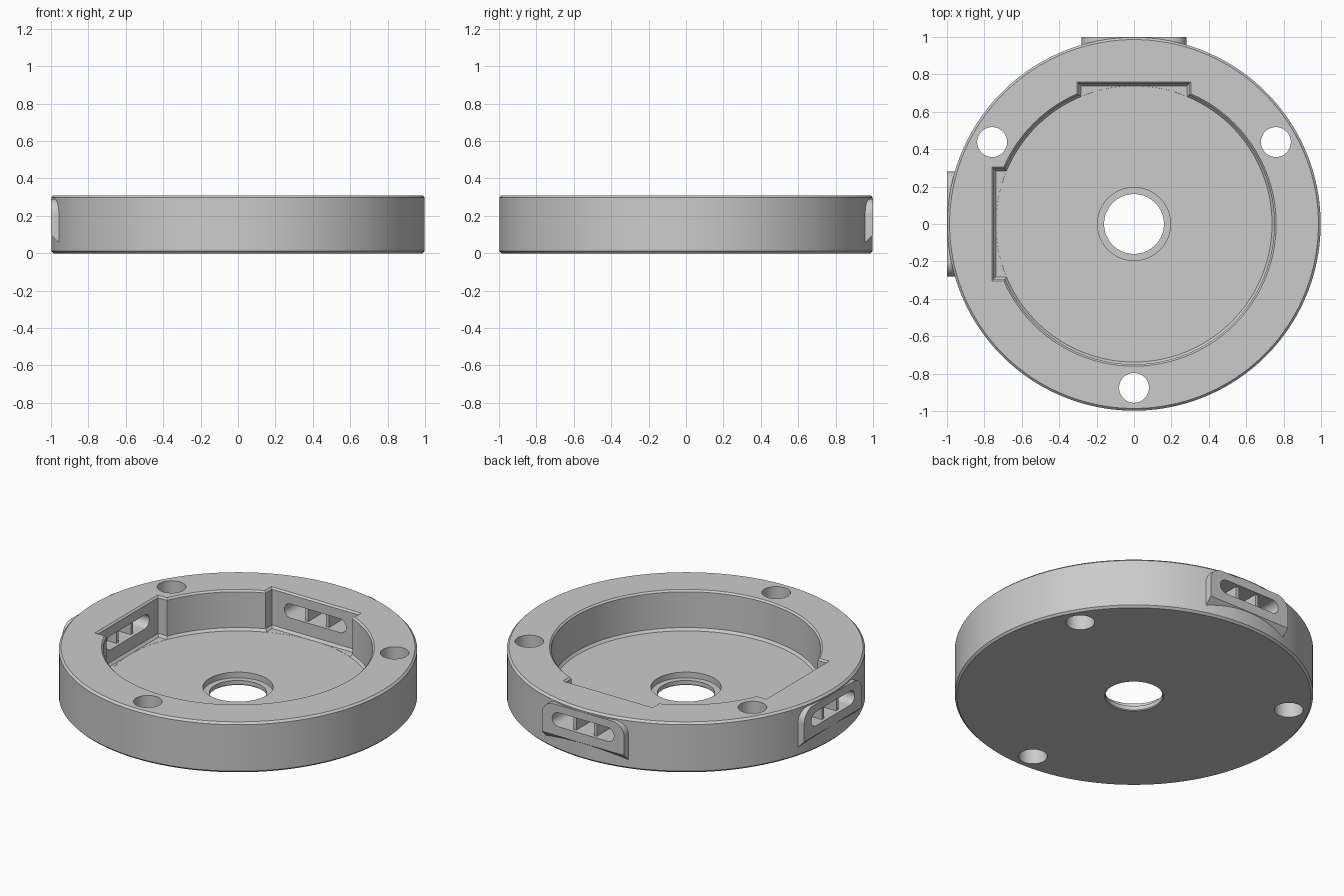
import bpy, bmesh
from math import sin, cos, pi, radians
from mathutils import Matrix, Vector

if "Cube" in bpy.data.objects:
    bpy.data.objects.remove(bpy.data.objects["Cube"])

grey = bpy.data.materials.new("plain grey")
grey.use_nodes = True
grey.diffuse_color = (0.6, 0.6, 0.6, 1)
grey.node_tree.nodes["Principled BSDF"].inputs["Base Color"].default_value = (0.6, 0.6, 0.6, 1)

TOP, FLOOR, SEGMENTS = 0.31, 0.065, 160


def loft(name, rings, closed=False, turn=0):
    """Skin a list of equal-length point rings, capping the ends unless closed."""
    bm = bmesh.new()
    loops = [[bm.verts.new(p) for p in ring] for ring in rings]
    pairs = list(zip(loops, loops[1:])) + ([(loops[-1], loops[0])] if closed else [])
    for a, b in pairs:
        for i in range(len(a)):
            j = (i + 1) % len(a)
            bm.faces.new((a[i], a[j], b[j], b[i]))
    if not closed:
        bm.faces.new(loops[0])
        bm.faces.new(loops[-1])
    bm.transform(Matrix.Rotation(turn, 4, "Z"))
    bmesh.ops.recalc_face_normals(bm, faces=bm.faces)
    mesh = bpy.data.meshes.new(name)
    bm.to_mesh(mesh)
    bm.free()
    mesh.materials.append(grey)
    obj = bpy.data.objects.new(name, mesh)
    bpy.context.collection.objects.link(obj)
    return obj


def combine(target, tool, operation):
    """Apply a boolean and discard the tool object."""
    bpy.context.view_layer.objects.active = target
    mod = target.modifiers.new("boolean", "BOOLEAN")
    mod.object, mod.operation, mod.solver = tool, operation, "EXACT"
    bpy.ops.object.modifier_apply(modifier=mod.name)
    bpy.data.objects.remove(tool)


def circle(r, z, x=0, y=0, n=48):
    return [(x + r * cos(2 * pi * i / n), y + r * sin(2 * pi * i / n), z) for i in range(n)]


def rectangle(half, y0, y1, z):
    return [(-half, y0, z), (half, y0, z), (half, y1, z), (-half, y1, z)]


def arc(cx, cz, r, start, end, y, n=12):
    return [(cx + r * cos(radians(start + (end - start) * i / n)), y,
             cz + r * sin(radians(start + (end - start) * i / n))) for i in range(n + 1)]


def pad_section(y, bottom, half=0.28, top=0.29, r=0.08):
    return ([(-half, y, bottom), (half, y, bottom)]
            + arc(half - r, top - r, r, 0, 90, y) + arc(r - half, top - r, r, 90, 180, y))


def slot_section(y, half=0.21, z=0.2, r=0.043):
    return arc(half - r, z, r, -90, 90, y) + arc(r - half, z, r, 90, 270, y)


# Turned dish: chamfered rim, pocket and stepped centre bore
profile = [(0.165, 0), (0.986, 0), (0.998, 0.012), (0.998, TOP - 0.012), (0.986, TOP),
           (0.76, TOP), (0.75, TOP - 0.01), (0.75, FLOOR + 0.015), (0.738, FLOOR),
           (0.195, FLOOR), (0.195, 0.03), (0.16, 0.03), (0.16, 0.005)]
housing = loft("housing", [circle(r, z, n=SEGMENTS) for r, z in profile], closed=True)
# loft the last profile ring back to the first to close the bore

for side, turn in (("back", 0), ("right", pi / 2)):
    # Flat outer pad with rounded top corners and a sloped underside
    pad = loft("pad", [pad_section(0.85, 0.06), pad_section(0.96, 0.06),
                       pad_section(1.0, 0.10)], turn=turn)
    combine(housing, pad, "UNION")
    # Square bay in the pocket wall
    low = FLOOR + 0.0005
    bay = loft("bay", [rectangle(0.283, 0.6, 0.738, low),
                       rectangle(0.295, 0.6, 0.75, low + 0.015),
                       rectangle(0.295, 0.6, 0.75, TOP - 0.01),
                       rectangle(0.315, 0.6, 0.77, TOP + 0.01)], turn=turn)
    combine(housing, bay, "DIFFERENCE")
    # Round-ended slot through the wall
    slot = loft("slot", [slot_section(0.7), slot_section(1.1)], turn=turn)
    combine(housing, slot, "DIFFERENCE")
    # Slot dividers
    for label, x in (("a", -0.07), ("b", 0.07)):
        ring = [[(x + dx, y, z) for dx, y in
                 ((-0.01, 0.77), (0.01, 0.77), (0.01, 0.98), (-0.01, 0.98))]
                for z in (0.15, 0.25)]
        loft(f"{side}_slot_divider_{label}", ring, turn=turn)

# Three screw holes through the rim
for angle in (30, 150, 270):
    x, y = 0.876 * cos(radians(angle)), 0.876 * sin(radians(angle))
    hole = loft("hole", [circle(0.08, -0.1, x, y), circle(0.08, 0.5, x, y)])
    combine(housing, hole, "DIFFERENCE")

bpy.ops.object.select_all(action="DESELECT")
housing.select_set(True)
bpy.context.view_layer.objects.active = housing
bpy.ops.object.shade_smooth_by_angle(angle=radians(25))
